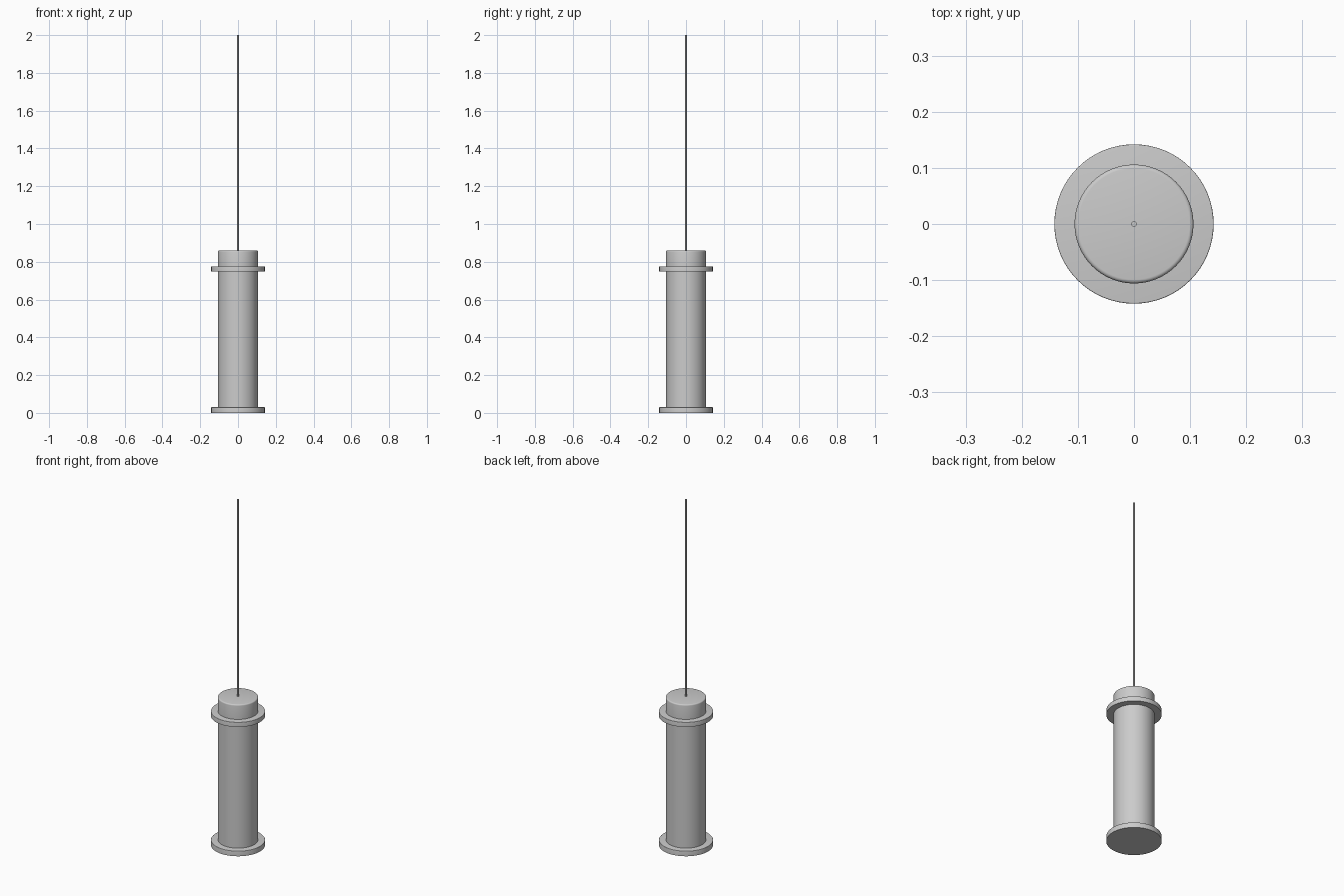
import bpy, bmesh, math

cube = bpy.data.objects.get("Cube")
if cube:
    bpy.data.objects.remove(cube, do_unlink=True)

grey = bpy.data.materials.new("light grey")
grey.use_nodes = True
colour = (0.6, 0.6, 0.6, 1)
grey.diffuse_color = colour
grey.node_tree.nodes["Principled BSDF"].inputs["Base Color"].default_value = colour


def cylinder(name, radius, bottom, top, sides=64, bevel=0.0):
    """Upright capped cylinder, with optionally rounded rims."""
    bpy.ops.mesh.primitive_cylinder_add(
        vertices=sides, radius=radius, depth=top - bottom,
        location=(0, 0, (bottom + top) / 2))
    obj = bpy.context.object
    obj.name = obj.data.name = name
    obj.data.materials.append(grey)
    if bevel:
        # Round only the upper rim
        bm = bmesh.new()
        bm.from_mesh(obj.data)
        rim = [e for e in bm.edges if all(v.co.z > 0 for v in e.verts)]
        bmesh.ops.bevel(bm, geom=rim, offset=bevel, segments=4,
                        profile=0.5, affect='EDGES')
        bm.to_mesh(obj.data)
        bm.free()
    bpy.ops.object.shade_smooth_by_angle(angle=math.radians(35))
    return obj


# Lamp tube with a flange at each end
cylinder("lamp_tube", 0.105, 0.01, 0.77)
cylinder("bottom_flange", 0.142, 0.0, 0.03, bevel=0.002)
cylinder("top_flange", 0.142, 0.748, 0.775, bevel=0.002)

# Cap with a softened upper edge
cylinder("top_cap", 0.106, 0.77, 0.86, bevel=0.007)

# Hanging cord
cylinder("cord", 0.005, 0.855, 2.0, sides=16)
